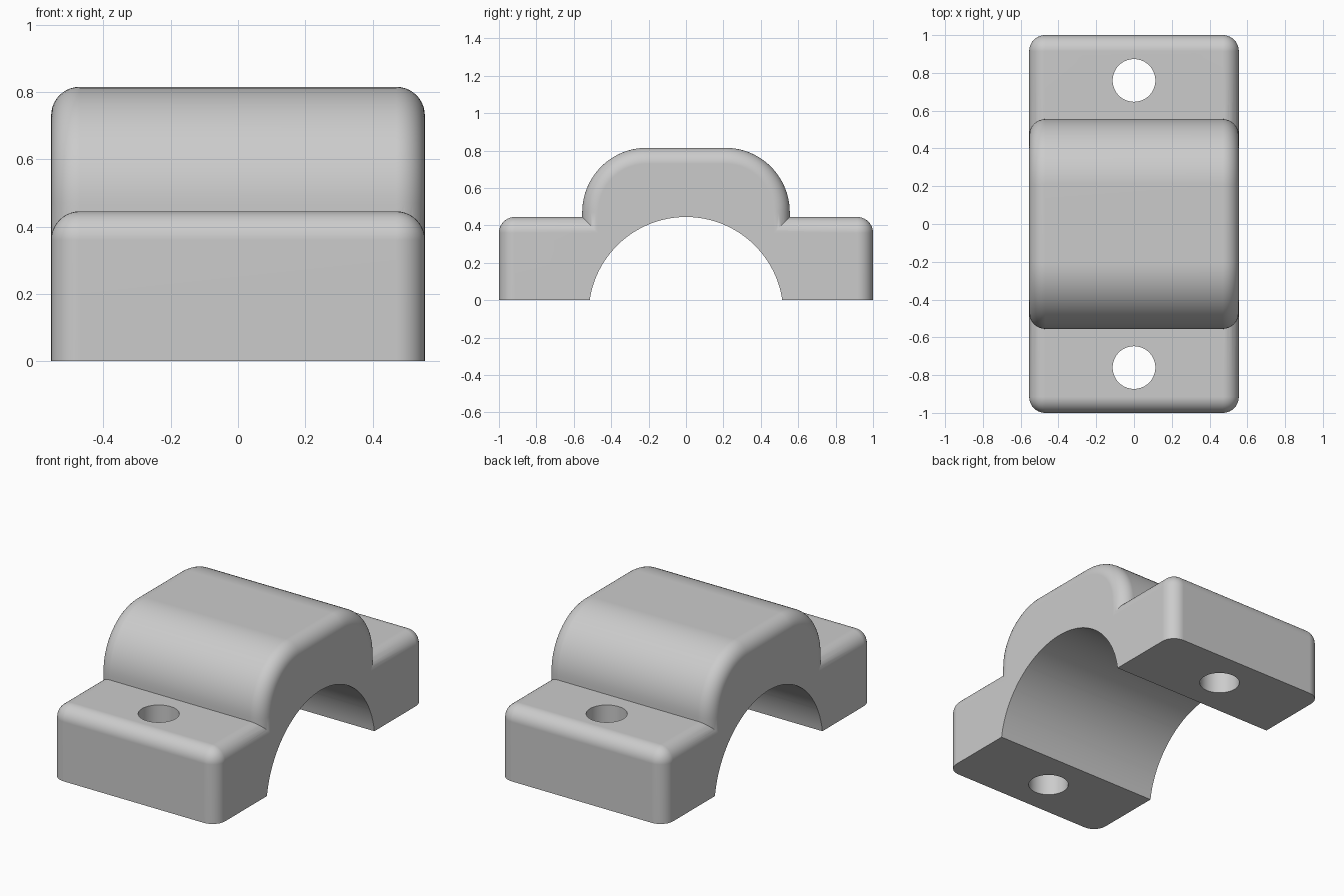
import bpy, bmesh
from math import sin, cos, pi, radians
from mathutils import Matrix

if "Cube" in bpy.data.objects:
    bpy.data.objects.remove(bpy.data.objects["Cube"], do_unlink=True)

HALF_X, FLANGE_TOP, FILLET = 0.555, 0.445, 0.085
HUMP_HALF, HUMP_TOP, HUMP_RADIUS = 0.555, 0.815, 0.345
BORE_RADIUS, BORE_Z = 0.5205, -0.0755

grey = bpy.data.materials.new("plain grey")
grey.use_nodes = True
colour = (0.6, 0.6, 0.6, 1)
grey.diffuse_color = colour
grey.node_tree.nodes["Principled BSDF"].inputs["Base Color"].default_value = colour


def make_object(name, bm):
    bmesh.ops.recalc_face_normals(bm, faces=bm.faces)
    mesh = bpy.data.meshes.new(name)
    bm.to_mesh(mesh)
    bm.free()
    mesh.materials.append(grey)
    obj = bpy.data.objects.new(name, mesh)
    bpy.context.collection.objects.link(obj)
    return obj


def cylinder(name, radius, depth, place, sides):
    bm = bmesh.new()
    bmesh.ops.create_cone(bm, cap_ends=True, segments=sides, radius1=radius,
                          radius2=radius, depth=depth, matrix=place)
    return make_object(name, bm)


def combine(target, other, operation):
    mod = target.modifiers.new(operation, 'BOOLEAN')
    mod.operation, mod.solver, mod.object = operation, 'EXACT', other
    bpy.context.view_layer.objects.active = target
    bpy.ops.object.modifier_apply(modifier=mod.name)
    bpy.data.objects.remove(other, do_unlink=True)


def hump_profile(inset, steps=20):
    """Rounded arch outline in y and z, shrunk by the inset."""
    r = HUMP_RADIUS - inset
    cy, cz = HUMP_HALF - HUMP_RADIUS, HUMP_TOP - HUMP_RADIUS
    arc = [(cy + r * cos(a), cz + r * sin(a))
           for a in (pi / 2 * i / steps for i in range(steps + 1))]
    half = [(HUMP_HALF - inset, 0.1)] + arc
    return half + [(-y, z) for y, z in reversed(half)]


# Flange block, rounded everywhere but its base
bm = bmesh.new()
bmesh.ops.create_cube(bm, size=1, matrix=Matrix.Translation((0, 0, FLANGE_TOP / 2))
                      @ Matrix.Diagonal((2 * HALF_X, 2, FLANGE_TOP, 1)))
edges = [e for e in bm.edges if max(v.co.z for v in e.verts) > 0.1]
bmesh.ops.bevel(bm, geom=edges, offset=FILLET, offset_type='OFFSET',
                segments=10, profile=0.5, affect='EDGES')
clamp = make_object("pipe_clamp_half", bm)

# Arched hump, lofted with rounded ends
bm = bmesh.new()
angles = [pi / 2 * i / 10 for i in range(11)]
ends = [(HALF_X - FILLET + FILLET * cos(a), FILLET * (1 - sin(a))) for a in angles]
stations = [(-x, d) for x, d in ends] + ends[::-1]
rings = [[bm.verts.new((x, y, z)) for y, z in hump_profile(d)] for x, d in stations]
for a, b in zip(rings, rings[1:]):
    for i in range(len(a)):
        j = (i + 1) % len(a)
        bm.faces.new((a[i], a[j], b[j], b[i]))
bm.faces.new(rings[0])
bm.faces.new(rings[-1])
combine(clamp, make_object("hump", bm), 'UNION')

# Pipe bore along x and a bolt hole through each flange
bore = Matrix.Translation((0, 0, BORE_Z)) @ Matrix.Rotation(pi / 2, 4, 'Y')
combine(clamp, cylinder("bore_cutter", BORE_RADIUS, 3, bore, 128), 'DIFFERENCE')
for side in (-1, 1):
    place = Matrix.Translation((0, side * 0.76, 0.2))
    combine(clamp, cylinder("bolt_cutter", 0.113, 2, place, 64), 'DIFFERENCE')

# Smooth fillets with crisp edges and flat faces
bpy.ops.object.select_all(action='DESELECT')
clamp.select_set(True)
bpy.context.view_layer.objects.active = clamp
bpy.ops.object.shade_smooth_by_angle(angle=radians(30))
weighted = clamp.modifiers.new("flat faces", 'WEIGHTED_NORMAL')
weighted.keep_sharp = True
